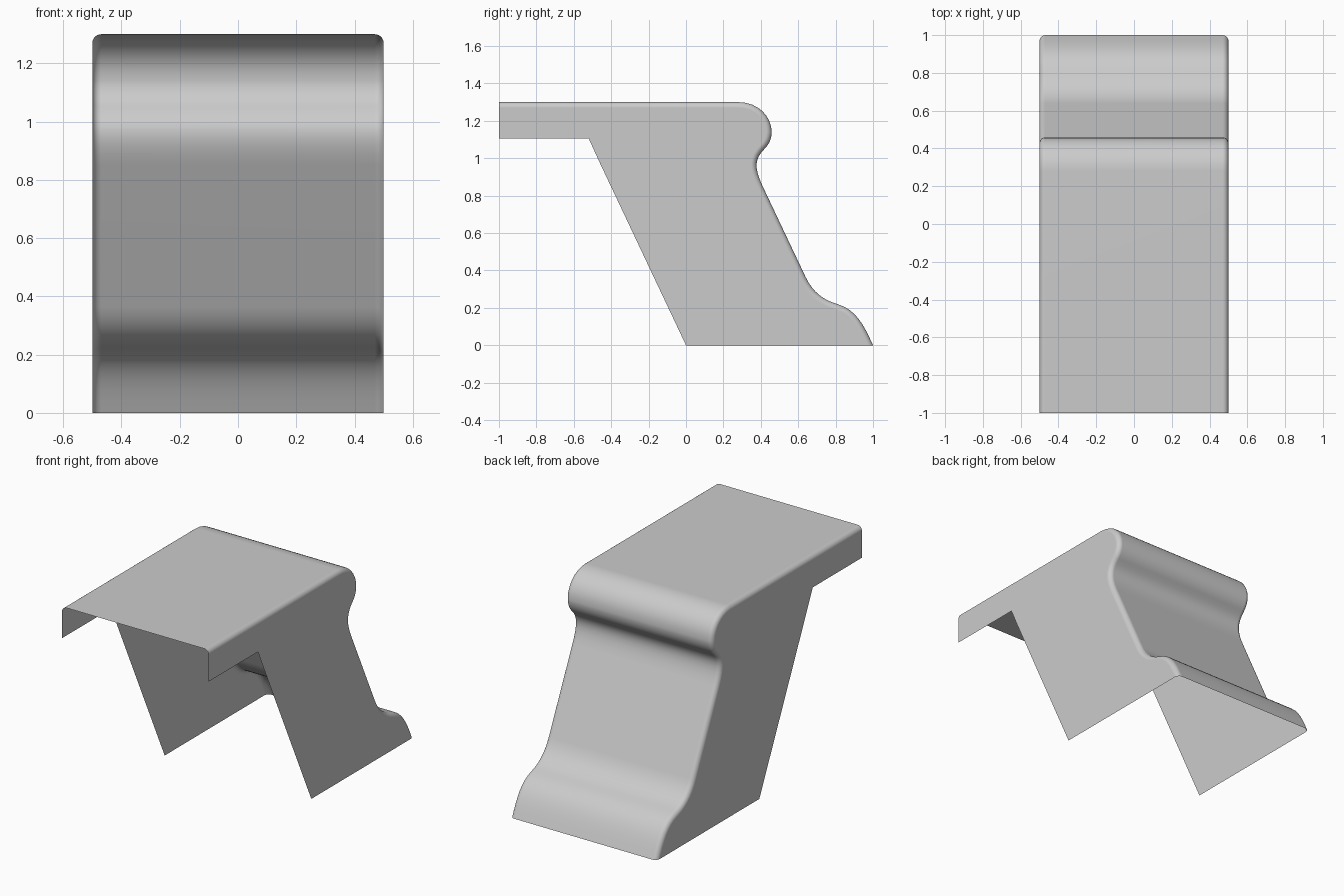
import bpy
import bmesh
import math
from mathutils import Vector
from mathutils.geometry import interpolate_bezier

cube = bpy.data.objects.get("Cube")
if cube:
    bpy.data.objects.remove(cube, do_unlink=True)

HALF_WIDTH, ROUND, ARC_STEPS, CURVE_STEPS = 0.5, 0.03, 6, 9

grey = bpy.data.materials.new("plain grey")
grey.use_nodes = True
grey.diffuse_color = (0.6, 0.6, 0.6, 1)
grey.node_tree.nodes["Principled BSDF"].inputs["Base Color"].default_value = grey.diffuse_color

# Moulded outline in (y, z): flat top, bullnose, neck, slope, ogee foot
curves = [
    [(0.28, 1.3), (0.39, 1.3), (0.458, 1.22), (0.458, 1.14)],
    [(0.458, 1.14), (0.458, 1.1), (0.44, 1.07), (0.42, 1.05)],
    [(0.42, 1.05), (0.37, 1.0), (0.36, 0.956), (0.41, 0.85)],
    [(0.64, 0.364), (0.68, 0.28), (0.74, 0.24), (0.81, 0.22)],
    [(0.81, 0.22), (0.91, 0.19), (0.95, 0.11), (1, 0)],
]
outline = [Vector((-1, 1.3))]
for a, h1, h2, b in curves:
    for p in interpolate_bezier(Vector(a), Vector(h1), Vector(h2), Vector(b), CURVE_STEPS):
        if (p - outline[-1]).length > 0.001:
            outline.append(p)

# Inward directions along the outline; the foot slides along the floor
inward = []
for i in range(len(outline)):
    t = outline[min(i + 1, len(outline) - 1)] - outline[max(i - 1, 0)]
    inward.append(Vector((t.y, -t.x)).normalized())
inward[0] = Vector((0, -1))
inward[-1] = Vector((1 / inward[-1].x, 0))

# Rows of vertices across the width, with rounded long edges
bm = bmesh.new()


def add_row(side, angle):
    x = side * (HALF_WIDTH - ROUND + ROUND * math.sin(angle))
    depth = ROUND * (1 - math.cos(angle))
    return [bm.verts.new((x, *(p + n * depth))) for p, n in zip(outline, inward)]


angles = [math.pi / 2 * k / ARC_STEPS for k in range(ARC_STEPS + 1)]
rows = [add_row(-1, a) for a in reversed(angles)] + [add_row(1, a) for a in angles]
for r, s in zip(rows, rows[1:]):
    for i in range(len(outline) - 1):
        bm.faces.new((r[i], r[i + 1], s[i + 1], s[i]))

# Flat side panels with a notch under the overhanging top
notch = [(0, 0), (-0.47, 0.995), (-0.52, 1.105), (-1, 1.105)]
for side, row in ((-1, rows[0]), (1, rows[-1])):
    bm.faces.new(row + [bm.verts.new((side * HALF_WIDTH, y, z)) for y, z in notch])

bmesh.ops.recalc_face_normals(bm, faces=bm.faces)
bm.normal_update()
if max(bm.faces, key=lambda f: f.calc_center_median().z).normal.z < 0:
    bmesh.ops.reverse_faces(bm, faces=bm.faces)

mesh = bpy.data.meshes.new("moulded_shell")
bm.to_mesh(mesh)
bm.free()
mesh.materials.append(grey)
shell = bpy.data.objects.new("moulded_shell", mesh)
bpy.context.collection.objects.link(shell)

# Smooth curves while the large panels stay flat
bpy.context.view_layer.objects.active = shell
shell.select_set(True)
bpy.ops.object.shade_smooth_by_angle(angle=math.radians(40))
shell.modifiers.new("flat_panels", 'WEIGHTED_NORMAL').keep_sharp = True
